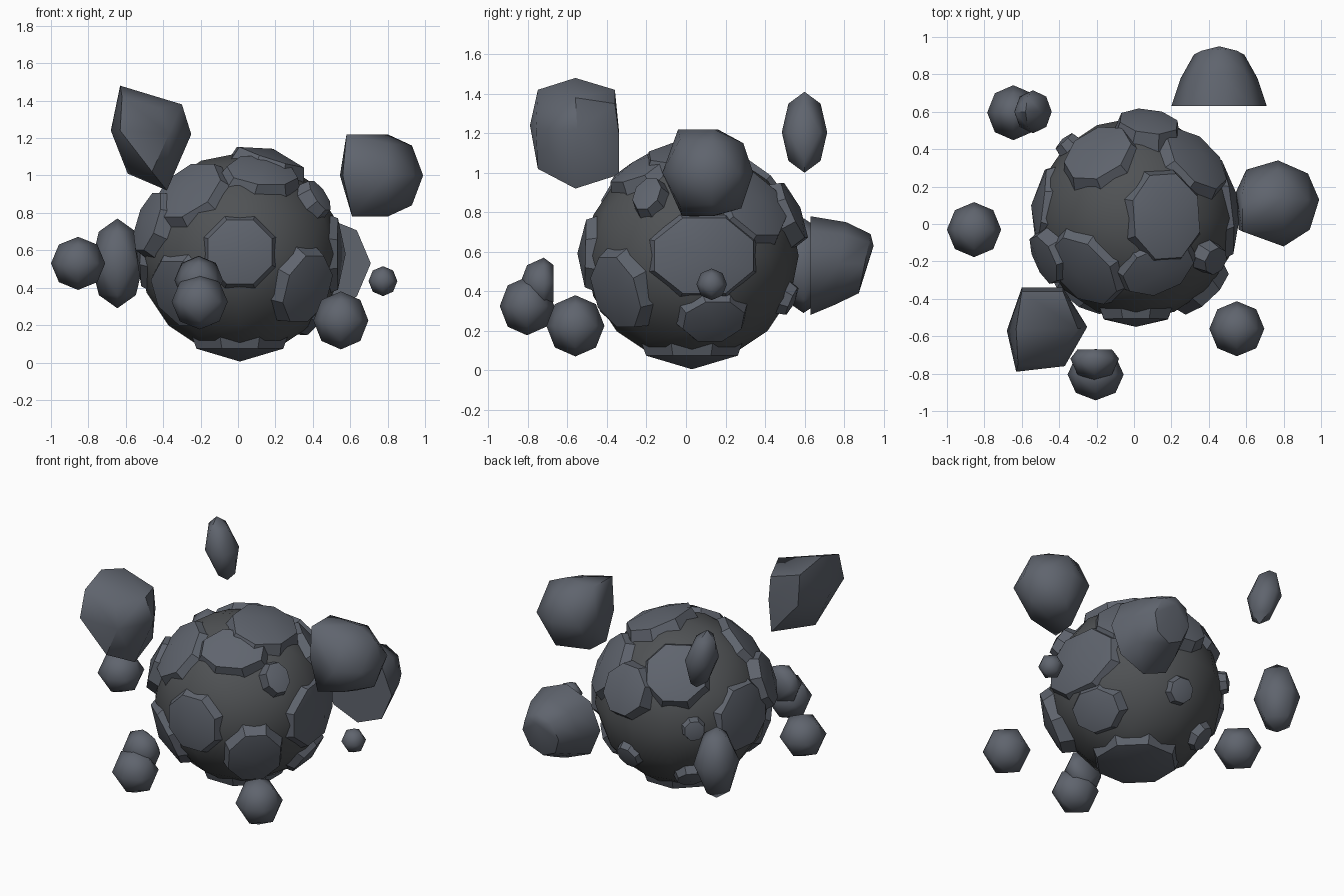
import bpy, bmesh, math
from mathutils import Vector

if "Cube" in bpy.data.objects:
    bpy.data.objects.remove(bpy.data.objects["Cube"])

CENTRE = Vector((0.01, 0.03, 0.58))


def material(name, rgb):
    m = bpy.data.materials.new(name)
    m.diffuse_color = (*rgb, 1)
    m.use_nodes = True
    m.node_tree.nodes["Principled BSDF"].inputs["Base Color"].default_value = m.diffuse_color
    return m


DARK = material("dark_stone", (0.08, 0.085, 0.09))
ROCK = material("blue_grey_stone", (0.115, 0.128, 0.155))


def finish(name, bm, mat, angle):
    bmesh.ops.recalc_face_normals(bm, faces=bm.faces)
    me = bpy.data.meshes.new(name)
    bm.to_mesh(me)
    bm.free()
    me.shade_smooth()
    me.set_sharp_from_angle(angle=math.radians(angle))
    me.materials.append(mat)
    ob = bpy.data.objects.new(name, me)
    bpy.context.collection.objects.link(ob)
    return ob


def ball(name, loc, radii, mat=ROCK, levels=1, y_max=None, lean=0):
    """Octahedron subdivided into a low sphere, optionally leaning or cut flat at the back."""
    bm = bmesh.new()
    bmesh.ops.create_uvsphere(bm, u_segments=4, v_segments=2, radius=1)
    for _ in range(levels):
        bmesh.ops.subdivide_edges(bm, edges=bm.edges[:], cuts=1, use_grid_fill=True)
        for v in bm.verts:
            v.co.normalize()
    for v in bm.verts:
        shift = lean * v.co.z
        v.co = Vector(loc) + Vector([v.co[i] * radii[i] for i in range(3)])
        v.co.x += shift
        if y_max is not None:
            v.co.y = min(v.co.y, y_max)
    return finish(name, bm, mat, 62)


def hull(name, points, angle=48):
    bm = bmesh.new()
    for p in points:
        bm.verts.new(p)
    bmesh.ops.convex_hull(bm, input=bm.verts)
    loose = [v for v in bm.verts if not v.link_faces]
    bmesh.ops.delete(bm, geom=loose, context='VERTS')
    return finish(name, bm, ROCK, angle)


def plate(name, direction, a, b, r=0.575):
    """Sloped eight-sided crust plate hugging the core."""
    d = Vector(direction).normalized()
    u = Vector((0, 0, 1)).cross(d)
    u = u.normalized() if u.length > 0.05 else Vector((1, 0, 0))
    w = d.cross(u)
    bm = bmesh.new()
    rings = []
    for k, rad in ((1.6, 0.49), (1.05, r - 0.01)):
        ring = []
        for i in range(8):
            t = math.tau * (i + 0.5) / 8
            p = d * 0.55 + u * a * k * math.cos(t) + w * b * k * math.sin(t)
            ring.append(bm.verts.new(CENTRE + p.normalized() * rad))
        rings.append(ring)
    lo, hi = rings
    for i in range(8):
        j = (i + 1) % 8
        bm.faces.new((lo[i], lo[j], hi[j], hi[i]))
    bm.faces.new(lo[::-1])
    tip = bm.verts.new(CENTRE + d * r)
    for i in range(8):
        bm.faces.new((hi[i], hi[(i + 1) % 8], tip))
    return finish(name, bm, ROCK, 35)


# Round core
ball("core", CENTRE, (0.54,) * 3, DARK, 2)

# Crust plates
PLATES = {
    "front": ((0, -1, 0.02), 0.18, 0.18, 0.58),
    "top": ((0.3, 0.02, 0.95), 0.24, 0.19, 0.59),
    "right": ((0.98, 0.12, 0), 0.29, 0.21, 0.57),
    "left": ((-0.97, 0.12, 0.05), 0.22, 0.22, 0.565),
    "bottom": ((0, 0, -1), 0.26, 0.26, 0.575),
    "lower_front_right": ((0.62, -0.66, -0.32), 0.16, 0.19, 0.6),
    "lower_front_left": ((-0.6, -0.7, -0.4), 0.2, 0.2, 0.575),
    "upper_front_left": ((-0.5, -0.5, 0.6), 0.22, 0.2, 0.575),
    "upper_front_right": ((0.22, -0.5, 0.8), 0.2, 0.14, 0.575),
    "small_right": ((0.75, -0.4, 0.55), 0.07, 0.09, 0.595),
    "left_bump": ((-0.85, -0.38, 0.3), 0.13, 0.16, 0.6),
    "back": ((0.12, 0.9, 0.4), 0.15, 0.15, 0.605),
    "upper_back_right": ((0.62, 0.6, 0.5), 0.2, 0.2, 0.575),
    "upper_back_left": ((-0.38, 0.65, 0.65), 0.19, 0.19, 0.58),
    "small_back_left": ((-0.65, 0.7, 0.05), 0.06, 0.06, 0.58),
    "small_back": ((0.1, 0.92, -0.42), 0.075, 0.075, 0.575),
    "lower_right": ((0.75, 0.2, -0.6), 0.16, 0.13, 0.575),
    "lower_back_left": ((-0.5, 0.55, -0.65), 0.08, 0.08, 0.57),
}
for key, (d, a, b, r) in PLATES.items():
    plate("plate_" + key, d, a, b, r)

# Small floating boulders
ball("boulder_left", (-0.855, -0.03, 0.53), (0.145, 0.147, 0.142))
ball("boulder_front_right", (0.55, -0.56, 0.225), (0.147, 0.147, 0.155))
ball("boulder_tiny_right", (0.775, 0.13, 0.435), (0.077, 0.077, 0.08))
ball("boulder_back_left", (-0.645, 0.595, 0.53), (0.14, 0.147, 0.24))
ball("boulder_back_high", (-0.54, 0.6, 1.205), (0.1, 0.115, 0.205), lean=-0.04)
# Front boulder with a raised lip, flat at the back
ball("boulder_front", (-0.205, -0.805, 0.325), (0.15, 0.138, 0.148))
ball("boulder_front_lip", (-0.21, -0.72, 0.44), (0.13, 0.12, 0.13), y_max=-0.67)

# Large upper left fragment
hull("fragment_upper_left", [
    (-0.63, -0.56, 1.48), (-0.38, -0.56, 0.92), (-0.68, -0.57, 1.24),
    (-0.25, -0.55, 1.22), (-0.63, -0.79, 1.24), (-0.60, -0.34, 1.22),
    (-0.38, -0.34, 1.2), (-0.59, -0.54, 1.01), (-0.46, -0.75, 1.02),
    (-0.30, -0.56, 1.38), (-0.38, -0.36, 1.35), (-0.62, -0.75, 1.42),
    (-0.60, -0.36, 1.42), (-0.37, -0.76, 1.22), (-0.40, -0.34, 0.99),
    (-0.42, -0.72, 1.36)])

# Large right fragment
hull("fragment_right", [
    (0.58, -0.04, 1.22), (0.58, 0.16, 1.22), (0.80, -0.03, 1.17),
    (0.80, 0.14, 1.22), (0.77, 0.29, 1.15), (0.93, 0.13, 1.16),
    (0.99, 0.13, 1.0), (0.80, -0.12, 1.0), (0.94, -0.03, 1.0),
    (0.93, 0.27, 1.0), (0.77, 0.34, 1.0), (0.60, 0.29, 1.0),
    (0.545, 0.17, 1.0), (0.56, -0.03, 1.0), (0.93, 0.13, 0.84),
    (0.80, 0.13, 0.78), (0.78, 0.28, 0.82), (0.62, 0.14, 0.78),
    (0.61, -0.02, 0.78), (0.80, -0.03, 0.83)])

# Back fragment: tapering rings from a flat cut, tilted upwards
pts = [(0.455, 0.95, 0.63)]
for y, rx, rz, cz, tilt in ((0.63, 0.255, 0.25, 0.53, 0), (0.78, 0.205, 0.21, 0.54, 0.03),
                            (0.905, 0.135, 0.15, 0.54, 0.03)):
    for i in range(8):
        t = math.tau * i / 8
        pts.append((0.455 + rx * math.cos(t), y + tilt * math.sin(t), cz + rz * math.sin(t)))
hull("fragment_back", pts)
